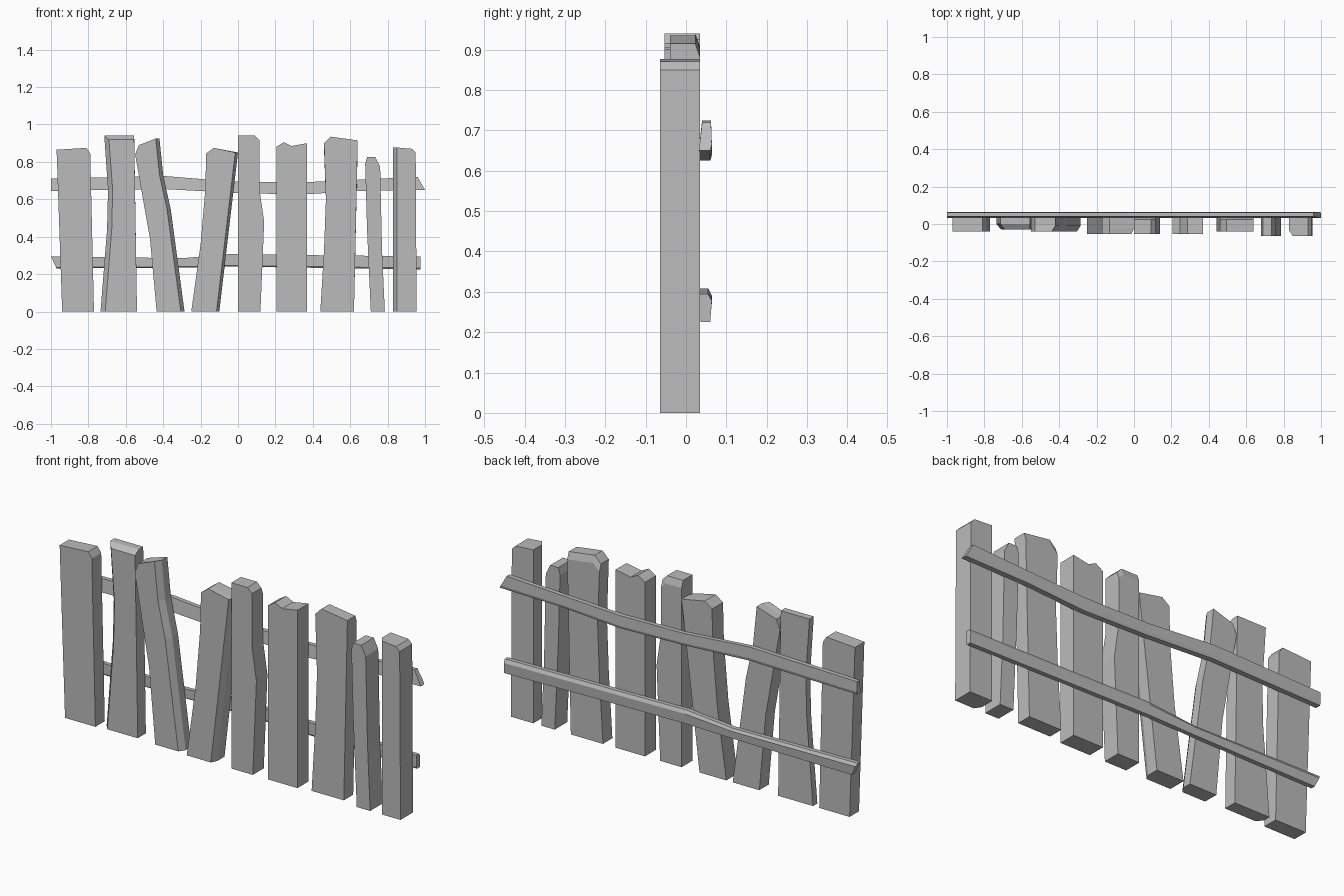
import bpy, bmesh

cube = bpy.data.objects.get("Cube")
if cube:
    bpy.data.objects.remove(cube)

GREY = (0.5, 0.5, 0.5, 1)
wood = bpy.data.materials.new("weathered grey wood")
wood.use_nodes = True
wood.diffuse_color = GREY
wood.node_tree.nodes["Principled BSDF"].inputs["Base Color"].default_value = GREY

BACK = 0.035   # plane where planks meet rails


def loft(name, rings):
    """Skin equal-length rings of points and cap both ends."""
    bm = bmesh.new()
    loops = [[bm.verts.new(p) for p in ring] for ring in rings]
    count = len(loops[0])
    for a, b in zip(loops, loops[1:]):
        for i in range(count):
            j = (i + 1) % count
            bm.faces.new((a[i], a[j], b[j], b[i]))
    bm.faces.new(loops[0])
    bm.faces.new(loops[-1])
    bmesh.ops.recalc_face_normals(bm, faces=bm.faces)
    mesh = bpy.data.meshes.new(name)
    bm.to_mesh(mesh)
    bm.free()
    mesh.materials.append(wood)
    obj = bpy.data.objects.new(name, mesh)
    bpy.context.collection.objects.link(obj)
    return obj


def plank(name, front, left, right, cut_left=0, cut_right=0, cut_top=0, cut_back=0):
    """Thick board: left and right edges run from the ground up."""
    def ring(y, dl=0, dr=0, dz=0):
        def drop(z):
            return z - dz if z > 0.8 else z
        return ([(x - dr, y, drop(z)) for x, z in right]
                + [(x + dl, y, drop(z)) for x, z in reversed(left)])
    rings = [ring(BACK, dz=cut_back)]
    if cut_back:
        rings.append(ring(BACK - 0.012))
    if cut_left or cut_right or cut_top:
        rings.append(ring(front + 0.03))
    rings.append(ring(front, cut_left, cut_right, cut_top))
    loft(name, rings)


# Planks, from the model's right to its left
plank("plank_1", -0.04,
      [(-.94, 0), (-.97, .865)],
      [(-.77, 0), (-.79, .845), (-.81, .875)])
plank("plank_2", -0.03,
      [(-.735, 0), (-.70, .44), (-.695, .65), (-.715, .94)],
      [(-.54, 0), (-.555, .94)], cut_left=.025, cut_top=.02)
plank("plank_3", -0.04,
      [(-.435, 0), (-.47, .385), (-.55, .84), (-.53, .89)],
      [(-.286, 0), (-.36, .55), (-.4, .73), (-.42, .925)], cut_right=.02)
plank("plank_4", -0.053,
      [(-.25, 0), (-.2, .36), (-.175, .65), (-.17, .845), (-.13, .875)],
      [(-.1, 0), (0, .85)], cut_right=.015)
plank("plank_5", -0.053,
      [(0, 0), (0, .94)],
      [(.12, 0), (.14, .48), (.115, .65), (.115, .915), (.09, .94)], cut_back=.035)
plank("plank_6", -0.053,
      [(.205, 0), (.205, .88), (.245, .905)],
      [(.37, 0), (.37, .9), (.285, .885)])
plank("plank_7", -0.04,
      [(.44, 0), (.46, .33), (.47, .6), (.46, .9), (.495, .935)],
      [(.62, 0), (.64, .915)], cut_back=.035)
plank("plank_8", -0.065,
      [(.71, 0), (.69, .44), (.68, .79), (.69, .825)],
      [(.785, 0), (.77, .33), (.76, .775), (.735, .825)])
plank("plank_9", -0.065,
      [(.83, 0), (.83, .877)],
      [(.955, 0), (.95, .85), (.93, .87)], cut_left=.02)


def rail(name, stations, section, lean_start, lean_end):
    """Bowed batten: stations are (x, bottom, top), lean slants the sawn ends."""
    rings = []
    for i, (x, low, high) in enumerate(stations):
        lean = lean_start if i == 0 else lean_end if i == len(stations) - 1 else 0
        rings.append([(x + lean * t, y, low + (high - low) * t) for y, t in section])
    loft(name, rings)


# Rails on the back of the planks
rail("upper_rail",
     [(-1, .645, .71), (-.4, .655, .725), (-.03, .635, .695),
      (.33, .625, .69), (.65, .645, .705), (1, .65, .72)],
     [(.032, 0), (.06, 0), (.064, .2), (.062, 1), (.04, 1)], 0, -.04)
rail("lower_rail",
     [(-.97, .23, .295), (-.3, .235, .285), (-.04, .24, .308),
      (.33, .235, .302), (.975, .225, .295)],
     [(.033, .1), (.038, 0), (.06, 0), (.064, .75), (.055, 1), (.033, 1)], -.03, 0)
